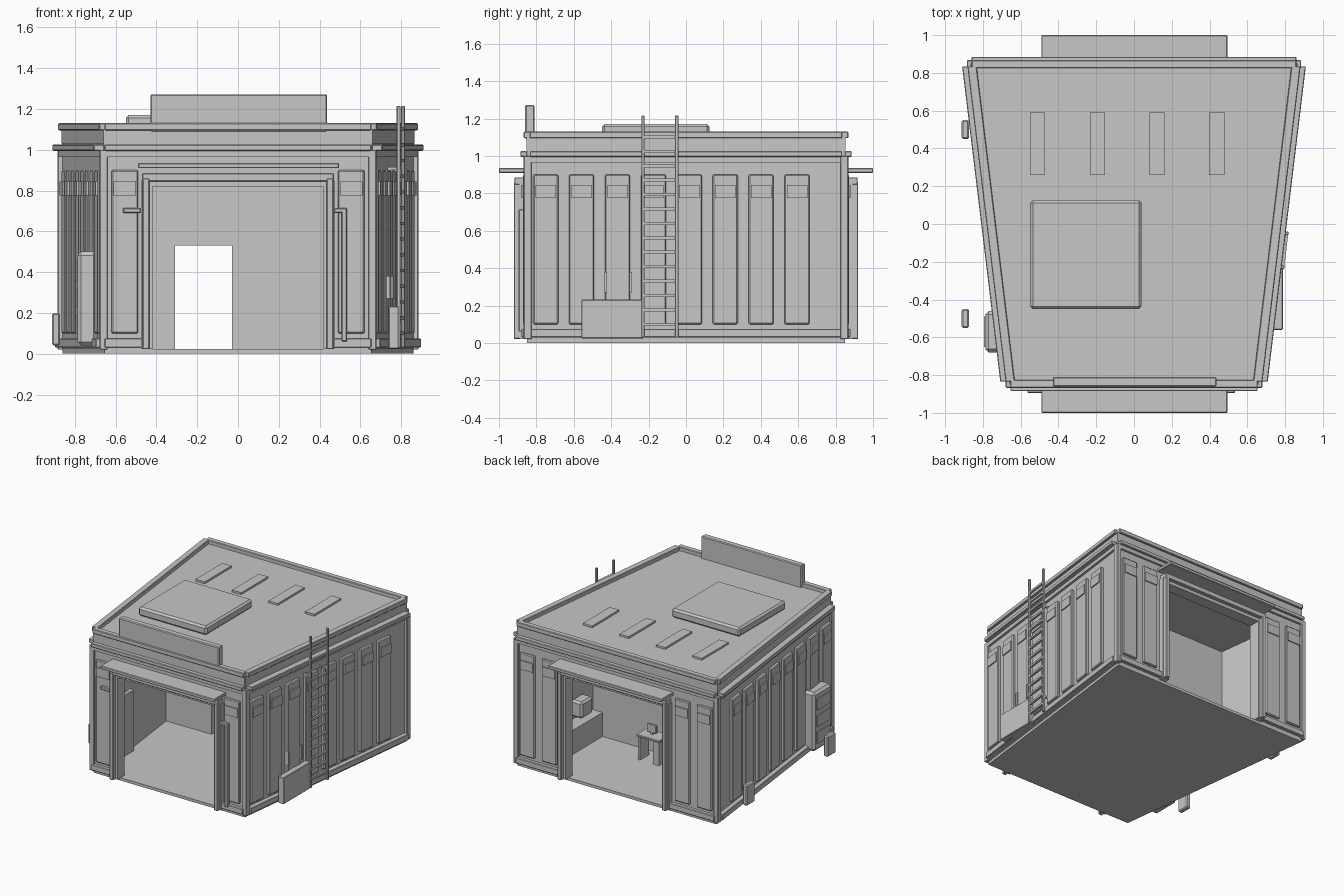
import bpy, bmesh, math
from mathutils import Vector

grey = bpy.data.materials.new("plain_grey")
grey.diffuse_color = (0.57, 0.57, 0.57, 1)


def finish(bm, name, bevel=0.0):
    bmesh.ops.recalc_face_normals(bm, faces=bm.faces)
    me = bpy.data.meshes.new(name)
    bm.to_mesh(me)
    bm.free()
    me.materials.append(grey)
    ob = bpy.data.objects.new(name, me)
    bpy.context.collection.objects.link(ob)
    if bevel:
        m = ob.modifiers.new("edge_bevel", 'BEVEL')
        m.width, m.segments = bevel, 1
    return ob


def prism(name, pts, z0, z1, bevel=0.0):
    """Extrude a plan outline between two heights."""
    bm = bmesh.new()
    f = bm.faces.new([bm.verts.new((x, y, z0)) for x, y in pts])
    up = bmesh.ops.extrude_face_region(bm, geom=[f])["geom"]
    bmesh.ops.translate(bm, vec=(0, 0, z1 - z0),
                        verts=[v for v in up if isinstance(v, bmesh.types.BMVert)])
    return finish(bm, name, bevel)


def box(name, x0, x1, y0, y1, z0, z1, bevel=0.0):
    return prism(name, [(x0, y0), (x1, y0), (x1, y1), (x0, y1)], z0, z1, bevel)


def side_x(y):
    """Half width of the tapering plan at depth y."""
    return 0.757 + 0.121 * y


def side_strip(name, s, y0, y1, inner, outer, z0, z1, bevel=0.0):
    """Block following the slanted side wall; offsets measured outwards."""
    a, b = side_x(y0), side_x(y1)
    pts = [(s * (a + inner), y0), (s * (a + outer), y0),
           (s * (b + outer), y1), (s * (b + inner), y1)]
    return prism(name, pts, z0, z1, bevel)


def plan(grow, y):
    a, b = side_x(-y) + grow, side_x(y) + grow
    return [(-a, -y), (a, -y), (b, y), (-b, y)]


# floor and roof slabs
prism("floor_slab", plan(0, 0.85), 0, 0.022)
prism("roof_slab", plan(-0.03, 0.84), 1.0, 1.10)

# side walls, trims, parapet, ribs
for s, side in ((-1, "left"), (1, "right")):
    side_strip(side + "_wall", s, -0.85, 0.85, -0.07, 0.004, 0.022, 1.03)
    side_strip(side + "_parapet", s, -0.85, 0.85, -0.03, 0.006, 1.03, 1.10)
    side_strip(side + "_parapet_cap", s, -0.835, 0.835, -0.025, 0.024, 1.095, 1.13, 0.004)
    side_strip(side + "_base_trim", s, -0.83, 0.83, 0, 0.04, 0.03, 0.075, 0.004)
    side_strip(side + "_cornice", s, -0.835, 0.835, 0, 0.052, 0.995, 1.025, 0.004)
    side_strip(side + "_frieze", s, -0.84, 0.84, 0, 0.022, 0.965, 0.995)
    for i in range(8):
        y = -0.75 + 0.192 * i
        side_strip(side + "_panel", s, y - 0.067, y + 0.067, 0, 0.03, 0.10, 0.90, 0.006)
        side_strip(side + "_panel_vent", s, y - 0.055, y + 0.055, 0.01, 0.039, 0.775, 0.845)

# front and back walls with wide openings
for s, end in ((-1, "front"), (1, "back")):
    half = side_x(s * 0.85)

    def slab(name, x0, x1, d0, d1, z0, z1, bevel=0.0):
        lo, hi = sorted((s * d0, s * d1))
        return box(end + "_" + name, x0, x1, lo, hi, z0, z1, bevel)

    slab("header_wall", -0.43, 0.43, 0.79, 0.85, 0.83, 1.03)
    slab("parapet", -half, half, 0.82, 0.853, 1.03, 1.10)
    slab("parapet_cap", -half, half, 0.825, 0.868, 1.095, 1.13, 0.004)
    slab("cornice", -half, half, 0.85, 0.885, 0.995, 1.025, 0.004)
    slab("frieze", -half, half, 0.85, 0.868, 0.965, 0.995)
    slab("header_beam", -0.47, 0.47, 0.85, 0.918, 0.845, 0.885, 0.004)
    slab("lintel", -0.43, 0.43, 0.80, 0.89, 0.82, 0.845)
    slab("canopy", -0.49, 0.495, 0.85, 1.0, 0.91, 0.935, 0.004)
    for m in (-1, 1):
        def mslab(name, x0, x1, *rest):
            a, b = sorted((m * x0, m * x1))
            return slab(name, a, b, *rest)

        mslab("wall", 0.43, half - 0.02, 0.79, 0.85, 0.022, 1.03)
        mslab("door_jamb", 0.42, 0.475, 0.80, 0.89, 0.022, 0.85)
        mslab("door_post", 0.435, 0.468, 0.85, 0.92, 0.022, 0.86, 0.004)
        mslab("base_trim", 0.47, half, 0.85, 0.88, 0.03, 0.075, 0.004)
        mslab("corner_post", half - 0.015, half + 0.025, 0.825, 0.868, 0.02, 1.0, 0.004)
        centres = [0.555] if s < 0 else [0.575, 0.765]
        for c in centres:
            mslab("panel", c - 0.065, c + 0.065, 0.85, 0.872, 0.10, 0.90, 0.006)
            mslab("panel_vent", c - 0.055, c + 0.055, 0.86, 0.88, 0.775, 0.845)

# roof sign board, hatch and skylights
box("sign_board", -0.43, 0.437, -0.86, -0.81, 1.09, 1.272, 0.006)
box("roof_hatch", -0.55, 0.04, -0.45, 0.125, 1.10, 1.17, 0.014)
for i in range(4):
    x = -0.51 + 0.316 * i
    box("skylight", x - 0.04, x + 0.04, 0.26, 0.59, 1.10, 1.115)

# ladder following the right wall
for y in (-0.23, -0.05):
    x = side_x(y) + 0.058
    box("ladder_rail", x - 0.009, x + 0.009, y - 0.009, y + 0.009, 0.03, 1.215, 0.003)
    for z in (0.15, 0.9):
        box("ladder_bracket", x - 0.06, x, y - 0.006, y + 0.006, z, z + 0.015)
for i in range(14):
    z = 0.10 + 0.077 * i
    side_strip("ladder_rung", 1, -0.23, -0.05, 0.05, 0.066, z - 0.008, z + 0.008)

# thin crate and small handles on the right side
box("side_crate", 0.738, 0.788, -0.56, -0.225, 0.025, 0.232, 0.004)
for y in (-0.43, -0.295):
    side_strip("panel_handle", 1, y - 0.007, y + 0.007, 0.0, 0.04, 0.27, 0.38)

# utility cabinet on the left side
box("utility_cabinet", -0.787, -0.69, -0.68, -0.46, 0.04, 0.50, 0.018)
for z in (0.10, 0.23, 0.36):
    box("cabinet_louvre", -0.794, -0.785, -0.65, -0.49, z, z + 0.09)
# guard blocks beside the left wall
for y in (-0.5, 0.5):
    box("guard_block", -0.912, -0.873, y - 0.05, y + 0.05, 0.04, 0.20, 0.008)

# front conduit and wall bracket
box("conduit", 0.508, 0.535, -0.895, -0.865, 0.06, 0.715, 0.005)
box("conduit_elbow", 0.47, 0.535, -0.895, -0.865, 0.69, 0.715, 0.005)
box("wall_bracket", -0.565, -0.475, -0.895, -0.86, 0.69, 0.715, 0.005)

# inner partition with a doorway
w = side_x(0.13) - 0.05
box("partition_left", -w, -0.31, 0.115, 0.145, 0.02, 1.0)
box("partition_right", -0.03, w, 0.115, 0.145, 0.02, 1.0)
box("partition_header", -0.31, -0.03, 0.115, 0.145, 0.53, 1.0)

# back room furniture
box("counter", 0.62, 0.74, 0.145, 0.55, 0.02, 0.21)
box("counter_unit", 0.62, 0.72, 0.26, 0.40, 0.25, 0.38, 0.015)
box("desk_top", 0.0, 0.20, 0.20, 0.33, 0.205, 0.222, 0.003)
box("desk_leg", 0.175, 0.19, 0.21, 0.32, 0.02, 0.205)
box("desk_pedestal", 0.01, 0.06, 0.21, 0.32, 0.02, 0.205)
box("desk_screen", 0.07, 0.15, 0.25, 0.27, 0.235, 0.30, 0.004)
box("desk_screen_stand", 0.10, 0.12, 0.25, 0.27, 0.22, 0.24)
# front room locker
box("locker", -0.68, -0.60, -0.56, -0.42, 0.02, 0.50, 0.006)
